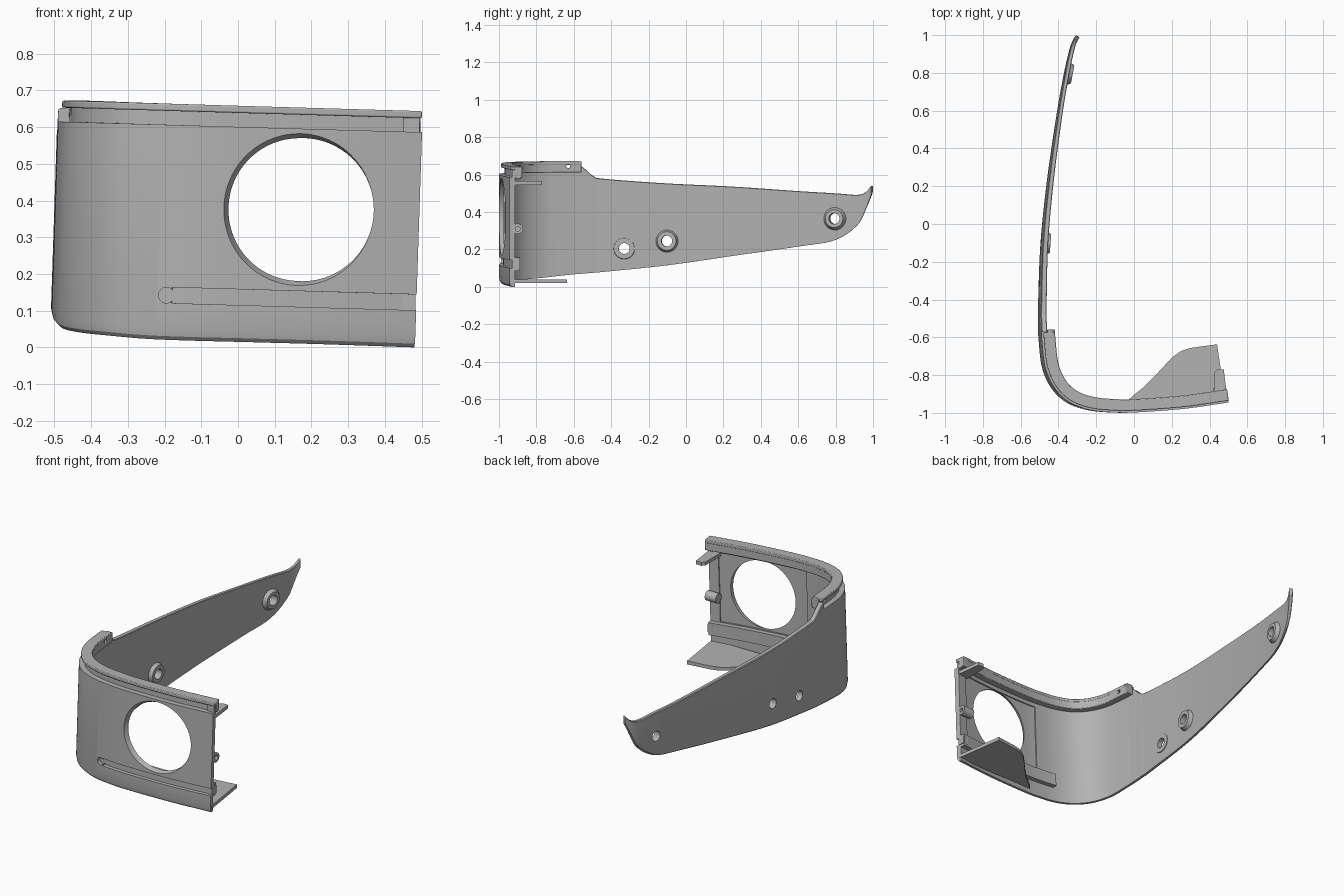
import bpy, bmesh, math
from mathutils import Vector, Matrix

if "Cube" in bpy.data.objects:
    bpy.data.objects.remove(bpy.data.objects["Cube"])

grey = bpy.data.materials.new("plain_grey")
grey.use_nodes = True
grey.diffuse_color = (0.45, 0.45, 0.45, 1)
grey.node_tree.nodes["Principled BSDF"].inputs["Base Color"].default_value = grey.diffuse_color

LEAN = 0.033      # sideways lean per unit of height
SLOPE = -0.029    # fall of the front trim lines along x

# Stations of the bent wall: x, y, bottom z, top z
STATIONS = [Vector(s) for s in (
    (.482, -.945, 0, .66), (.25, -.978, .008, .66), (0, -.997, .015, .66),
    (-.12, -.998, .018, .66), (-.25, -.985, .023, .66), (-.36, -.945, .032, .66),
    (-.44, -.87, .04, .66), (-.49, -.76, .05, .66), (-.508, -.62, .065, .66),
    (-.511, -.56, .07, .645), (-.512, -.5, .075, .595), (-.512, -.44, .08, .578),
    (-.5, -.1, .115, .553), (-.465, .25, .165, .536), (-.415, .6, .215, .512),
    (-.38, .8, .25, .5), (-.355, .92, .33, .492), (-.34, .97, .42, .508),
    (-.325, 1, .49, .54))]


def smooth_path(points, steps=8):
    """Catmull-Rom samples through the stations."""
    pts = [2 * points[0] - points[1]] + points + [2 * points[-1] - points[-2]]
    out = []
    for a, b, c, d in zip(pts, pts[1:], pts[2:], pts[3:]):
        for i in range(steps):
            t = i / steps
            out.append(b + (c - a) * (t / 2) + (2 * a - 5 * b + 4 * c - d) * (t * t / 2)
                       + (3 * b - a - 3 * c + d) * (t ** 3 / 2))
    return out + [points[-1]]


PATH = smooth_path(STATIONS)


def inward(i, path=PATH):
    d = path[min(i + 1, len(path) - 1)] - path[max(i - 1, 0)]
    return Vector((d.y, -d.x, 0)).normalized()


def finish(bm, name):
    bmesh.ops.recalc_face_normals(bm, faces=bm.faces[:])
    mesh = bpy.data.meshes.new(name)
    bm.to_mesh(mesh)
    bm.free()
    mesh.materials.append(grey)
    ob = bpy.data.objects.new(name, mesh)
    bpy.context.collection.objects.link(ob)
    return ob


def ribbon(name, section, keep=lambda s: True, extend=0):
    """Sweep section(sample) -> [(inward offset, z)] along the kept path samples."""
    rows = [(s, inward(i)) for i, s in enumerate(PATH) if keep(s)]
    if extend:
        s, n = rows[0]
        rows.insert(0, (s + (s - rows[1][0]).normalized() * extend, n))
    bm = bmesh.new()
    rings = []
    for s, n in rows:
        rings.append([bm.verts.new((s.x + n.x * o + LEAN * z, s.y + n.y * o, z))
                      for o, z in section(s)])
    for a, b in zip(rings, rings[1:]):
        for k in range(len(a)):
            j = (k + 1) % len(a)
            bm.faces.new((a[k], a[j], b[j], b[k]))
    bm.faces.new(rings[0])
    bm.faces.new(rings[-1])
    return finish(bm, name)


def trim(o1, o2, z1, z2):
    """Rectangular section that follows the front slope."""
    return lambda s: [(o, z + SLOPE * s.x) for o, z in ((o1, z1), (o1, z2), (o2, z2), (o2, z1))]


def rod(name, centre, axis, r1, r2, length, sides=40):
    bm = bmesh.new()
    turn = Vector(axis).to_track_quat('Z', 'Y').to_matrix().to_4x4()
    bmesh.ops.create_cone(bm, cap_ends=True, segments=sides, radius1=r1, radius2=r2,
                          depth=length, matrix=Matrix.Translation(centre) @ turn)
    return finish(bm, name)


def box(name, lo, hi):
    lo, hi = Vector(lo), Vector(hi)
    bm = bmesh.new()
    bmesh.ops.create_cube(bm, size=1, matrix=Matrix.Translation((lo + hi) / 2)
                          @ Matrix.Diagonal((*(hi - lo), 1)))
    return finish(bm, name)


def cut(ob, cutters):
    for c in cutters:
        m = ob.modifiers.new("cut", 'BOOLEAN')
        m.operation, m.solver, m.object = 'DIFFERENCE', 'EXACT', c
    bpy.context.view_layer.update()
    done = ob.evaluated_get(bpy.context.evaluated_depsgraph_get())
    mesh = bpy.data.meshes.new_from_object(done)
    ob.modifiers.clear()
    ob.data = mesh


def front(x):
    return lambda s: s.x >= x and s.y < -.8


def rail_zone(s):
    return s.y <= -.555


# Bent wall with a rounded lower outer edge, thinner towards the rear
def wall_section(s):
    th = .03 - .008 * max(0, min(1, s.y + .4))
    zb, zt = s.z, s.w
    return [(.015, zb), (.005, zb + .01), (0, zb + .032), (0, zt - .004), (.004, zt),
            (th - .003, zt), (th, zt - .003), (th, zb)]


wall = ribbon("bent_wall", wall_section)

# Cutters: upper channel, lower slot, inner pocket and the round opening
cutters = [
    ribbon("channel_cutter", trim(-.05, .06, .6, .8), lambda s: s.y <= -.57, .05),
    ribbon("slot_cutter", trim(-.03, .024, .115, .158), front(-.2), .05),
    rod("slot_end_cutter", (-.195, -.99, .142), (0, 1, 0), .0215, .0215, .06),
    ribbon("pocket_cutter", trim(.023, .06, .175, .575), lambda s: -.13 < s.x < .44 and s.y < -.8),
    rod("opening_cutter", (.175, -.95, .375), (0, 1, 0), .195, .195, .3, 96),
    rod("opening_bevel_cutter", (.175, -.985, .375), (0, 1, 0), .222, .19, .06, 96),
]

# Bosses and through holes on the side: y, z, base radius, top radius, height
bosses = []
for name, y, z, r1, r2, h in (("front_pad", -.33, .205, .065, .055, .008),
                              ("middle_boss", -.1, .245, .066, .05, .026),
                              ("rear_boss", .8, .365, .066, .048, .02)):
    i = min((k for k in range(len(PATH)) if PATH[k].x < -.3),
            key=lambda k: abs(PATH[k].y - y))
    s, n = PATH[i], inward(i)
    base = Vector((s.x + LEAN * z, y, z))
    bosses.append(rod(name, base + n * (.018 + h / 2), n, r1, r2, h + .012))
    cutters.append(rod(name + "_hole_cutter", base, n, .029, .029, .2))

cut(wall, cutters)
for b, c in zip(bosses, cutters[-3:]):
    cut(b, [c])

# Upper rail, its overhanging lip and the pin hole at its rear end
rail = ribbon("upper_rail", trim(.03, .07, .596, .655), rail_zone)
lip = ribbon("upper_lip", trim(.01, .071, .638, .6575), lambda s: s.y <= -.57)
pin = rod("pin_hole_cutter", (-.45, -.63, .645), (1, 0, 0), .011, .011, .2, 20)
cut(rail, [pin])
for ob in (rail, lip):
    m = ob.modifiers.new("soft_edges", 'BEVEL')
    m.width, m.segments = .004, 2

# Lower rail closing the slot from behind
ribbon("lower_rail", trim(.022, .058, .1, .172), front(-.24))

# Bottom shelf with a curved inner edge
outline = [(-.04, -.94), (0, -.905), (.05, -.865), (.11, -.805), (.17, -.74), (.21, -.7),
           (.25, -.672), (.3, -.656), (.44, -.637), (.482, -.93)]
bm = bmesh.new()
face = bm.faces.new([bm.verts.new((x, y, .02)) for x, y in outline])
up = bmesh.ops.extrude_face_region(bm, geom=[face])["geom"]
bmesh.ops.translate(bm, vec=(0, 0, .02), verts=[v for v in up if isinstance(v, bmesh.types.BMVert)])
finish(bm, "bottom_shelf")

# End fittings: upper tab, clips and hollow peg
bm = bmesh.new()
face = bm.faces.new([bm.verts.new(p + (.545,)) for p in
                     ((.425, -.93), (.425, -.785), (.44, -.77), (.475, -.77), (.495, -.93))])
up = bmesh.ops.extrude_face_region(bm, geom=[face])["geom"]
bmesh.ops.translate(bm, vec=(0, 0, .02), verts=[v for v in up if isinstance(v, bmesh.types.BMVert)])
finish(bm, "upper_tab")
box("upper_clip", (.45, -.93, .58), (.495, -.885, .635))
box("lower_clip", (.45, -.93, .1), (.484, -.89, .145))
peg = rod("side_peg", (.455, -.9, .31), (1, 0, 0), .028, .028, .07, 28)
bore = rod("peg_bore_cutter", (.48, -.9, .31), (1, 0, 0), .013, .013, .08, 20)
cut(peg, [bore])

# Remove the cutters and shade the parts
for c in cutters + [pin, bore]:
    bpy.data.objects.remove(c)
parts = [o for o in bpy.context.scene.objects if o.type == 'MESH']
for o in parts:
    o.select_set(True)
bpy.context.view_layer.objects.active = wall
bpy.ops.object.shade_smooth_by_angle(angle=math.radians(32))
